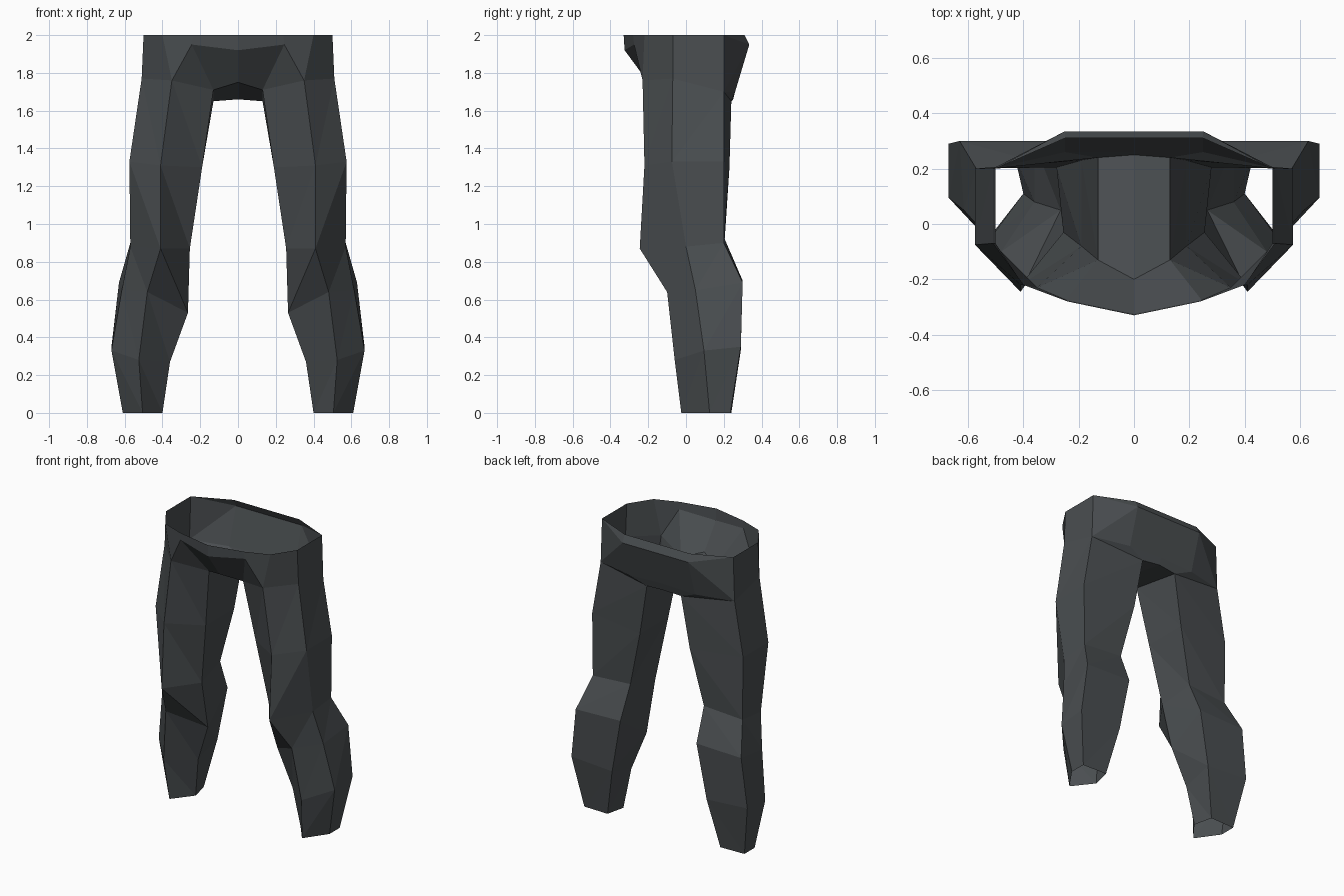
import bpy
import bmesh

default_cube = bpy.data.objects.get("Cube")
if default_cube:
    bpy.data.objects.remove(default_cube, do_unlink=True)

# Dark grey cloth
cloth = bpy.data.materials.new("dark_grey_cloth")
cloth.use_nodes = True
cloth_colour = (0.068, 0.076, 0.081, 1)
cloth.diffuse_color = cloth_colour
shader = cloth.node_tree.nodes["Principled BSDF"]
shader.inputs["Base Color"].default_value = cloth_colour
shader.inputs["Roughness"].default_value = 0.9

# Five seams run down the left leg, from hip to ankle
leg_seams = {
    "front": [(.35, -.23, 1.76), (.41, -.22, 1.31), (.41, -.245, .87),
              (.48, -.1, .64), (.525, -.06, .28), (.505, -.025, 0)],
    "outer": [(.51, -.07, 1.77), (.575, -.075, 1.33), (.57, 0, .88),
              (.615, .05, .65), (.67, .095, .33), (.61, .125, 0)],
    "back": [(.51, .2, 1.7), (.575, .2, 1.33), (.57, .2, .9),
             (.63, .3, .69), (.67, .29, .35), (.61, .235, 0)],
    "inner_back": [(.13, .24, 1.65), (.19, .23, 1.3), (.28, .205, .92),
                   (.29, .3, .7), (.36, .29, .33), (.43, .24, 0)],
    "inner_front": [(.13, -.13, 1.71), (.19, -.08, 1.3), (.255, -.03, .87),
                    (.265, .05, .53), (.36, .08, .27), (.4, .11, 0)],
}

# Waist rim, the band below it and the crotch
hip_points = {
    "rim_middle": (0, -.33, 2), "rim_front": (.24, -.28, 2),
    "rim_pocket": (.4, -.22, 2), "rim_outer": (.5, -.07, 2),
    "rim_side": (.5, .2, 2), "rim_rear": (.25, .31, 2),
    "rim_rear_middle": (0, .31, 2),
    "fly_top": (0, -.325, 1.92), "fly_corner": (.245, -.275, 1.95),
    "fly_bottom": (0, -.2, 1.75),
    "band_rear": (.25, .335, 1.95), "band_rear_middle": (0, .335, 1.95),
    "seat": (.25, .26, 1.7), "seat_middle": (0, .262, 1.71),
    "crotch_rear": (0, .25, 1.66),
}

# Panels joining the waist to the top of the leg
hip_panels = [
    "rim_middle rim_front fly_corner fly_top",
    "rim_front rim_pocket front fly_corner",
    "rim_pocket rim_outer outer front",
    "rim_outer rim_side back outer",
    "rim_side rim_rear band_rear",
    "rim_side band_rear back",
    "rim_rear rim_rear_middle band_rear_middle band_rear",
    "band_rear band_rear_middle seat_middle seat",
    "band_rear seat back",
    "fly_top fly_corner inner_front fly_bottom",
    "fly_corner front inner_front",
    "fly_bottom inner_front inner_back crotch_rear",
    "seat seat_middle crotch_rear inner_back",
    "back seat inner_back",
]

bm = bmesh.new()
seams = {name: [bm.verts.new(p) for p in path]
         for name, path in leg_seams.items()}
corners = {name: bm.verts.new(p) for name, p in hip_points.items()}
corners.update({name: path[0] for name, path in seams.items()})

for panel in hip_panels:
    bm.faces.new([corners[name] for name in panel.split()])

# Leg panels between neighbouring seams, open at the ankle
columns = list(seams.values())
for a, b in zip(columns, columns[1:] + columns[:1]):
    for row in range(len(a) - 1):
        bm.faces.new((a[row], b[row], a[row + 1]))
        bm.faces.new((b[row], b[row + 1], a[row + 1]))

# Mirror to the right half and weld the middle seam
copy = bmesh.ops.duplicate(bm, geom=bm.verts[:] + bm.edges[:] + bm.faces[:])
for item in copy["geom"]:
    if isinstance(item, bmesh.types.BMVert):
        item.co.x = -item.co.x
bmesh.ops.remove_doubles(bm, verts=bm.verts[:], dist=0.0005)
bmesh.ops.recalc_face_normals(bm, faces=bm.faces[:])

# Make sure the outside faces outward
top_panel = max((f for f in bm.faces), key=lambda f: f.calc_center_median().x)
if top_panel.normal.x < 0:
    bmesh.ops.reverse_faces(bm, faces=bm.faces[:])

mesh = bpy.data.meshes.new("trousers")
bm.to_mesh(mesh)
bm.free()
mesh.materials.append(cloth)
trousers = bpy.data.objects.new("trousers", mesh)
bpy.context.collection.objects.link(trousers)
